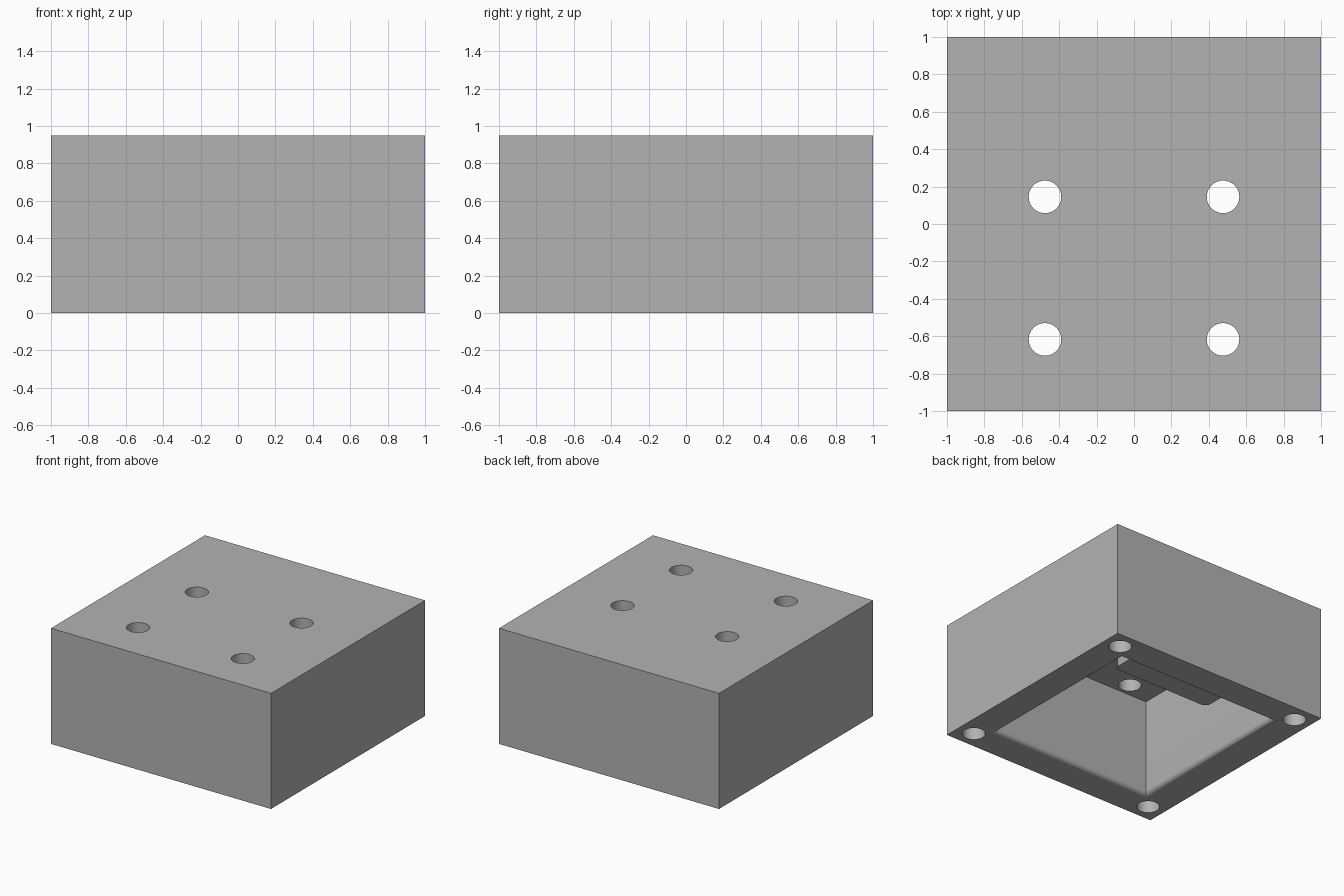
import bpy, bmesh, math

old = bpy.data.objects.get("Cube")
if old:
    bpy.data.objects.remove(old, do_unlink=True)

HEIGHT, CEILING = 0.95, 0.81
CAVITY, FILLET = 0.73, 0.04
HOLE_R = 0.087

grey = bpy.data.materials.new("light_grey")
grey.use_nodes = True
colour = (0.45, 0.45, 0.45, 1)
grey.diffuse_color = colour
grey.node_tree.nodes["Principled BSDF"].inputs["Base Color"].default_value = colour


def make(name, bm):
    bmesh.ops.recalc_face_normals(bm, faces=bm.faces)
    mesh = bpy.data.meshes.new(name)
    bm.to_mesh(mesh)
    bm.free()
    mesh.materials.append(grey)
    obj = bpy.data.objects.new(name, mesh)
    bpy.context.collection.objects.link(obj)
    return obj


def box(name, x, y, z):
    """Box spanning the given (low, high) ranges."""
    bm = bmesh.new()
    bmesh.ops.create_cube(bm, size=1)
    for v in bm.verts:
        for i, (low, high) in enumerate((x, y, z)):
            v.co[i] = low if v.co[i] < 0 else high
    return make(name, bm)


def square_loft(name, rings):
    """Closed solid through square rings of (half width, height)."""
    bm = bmesh.new()
    loops = [[bm.verts.new((sx * h, sy * h, z))
              for sx, sy in ((-1, -1), (1, -1), (1, 1), (-1, 1))]
             for h, z in rings]
    for a, b in zip(loops, loops[1:]):
        for i in range(4):
            j = (i + 1) % 4
            bm.faces.new((a[i], a[j], b[j], b[i]))
    bm.faces.new(loops[0])
    bm.faces.new(loops[-1])
    return make(name, bm)


def pin(name, x, y, low, high):
    bm = bmesh.new()
    bmesh.ops.create_cone(bm, cap_ends=True, segments=48, radius1=HOLE_R,
                          radius2=HOLE_R, depth=high - low)
    bmesh.ops.translate(bm, verts=bm.verts, vec=(x, y, (low + high) / 2))
    return make(name, bm)


def cut(target, cutter):
    mod = target.modifiers.new("cut", "BOOLEAN")
    mod.operation = "DIFFERENCE"
    mod.solver = "EXACT"
    mod.object = cutter
    bpy.context.view_layer.objects.active = target
    bpy.ops.object.modifier_apply(modifier=mod.name)
    bpy.data.objects.remove(cutter, do_unlink=True)


# Housing with an open underside and a rounded rim
housing = box("housing", (-1, 1), (-1, 1), (0, HEIGHT))
rings = [(CAVITY + FILLET, -0.1)]
for i in range(9):
    t = math.pi / 2 * i / 8
    rings.append((CAVITY + FILLET * (1 - math.sin(t)), FILLET * (1 - math.cos(t))))
rings.append((CAVITY, CEILING))
cut(housing, square_loft("cavity_cutter", rings))

# Through holes in the top, blind holes in the rim corners
for side in (-1, 1):
    for y in (0.145, -0.617):
        cut(housing, pin("top_hole_cutter", side * 0.476, y, 0.6, 1.1))
    for y in (-0.857, 0.857):
        cut(housing, pin("rim_hole_cutter", side * 0.857, y, -0.1, 0.45))

# Rounded block inside, against the back wall
block = box("inner_block", (-0.45, 0.45), (0.31, CAVITY + 0.05), (0.205, CEILING + 0.03))
bm = bmesh.new()
bm.from_mesh(block.data)
corners = [e for e in bm.edges
           if abs(e.verts[0].co.z - e.verts[1].co.z) > 0.1 and e.verts[0].co.y < 0.5]
bmesh.ops.bevel(bm, geom=corners, offset=0.05, segments=6, profile=0.5, affect="EDGES")
bm.to_mesh(block.data)
bm.free()

# Smooth rounded surfaces, crisp edges
bpy.ops.object.select_all(action="DESELECT")
for obj in (housing, block):
    obj.select_set(True)
bpy.context.view_layer.objects.active = housing
bpy.ops.object.shade_smooth_by_angle(angle=math.radians(30))
